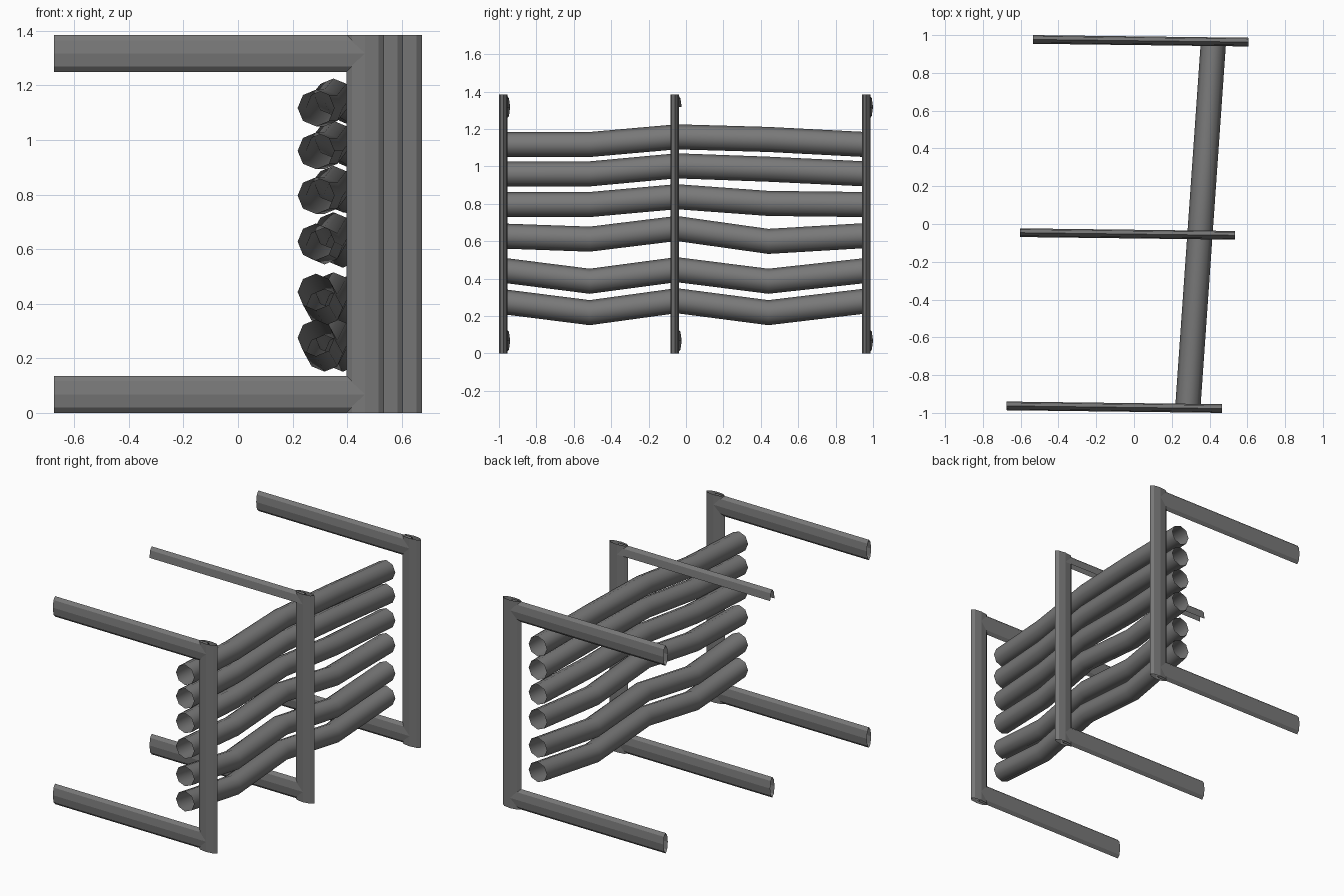
import bpy, bmesh, math
from mathutils import Vector

if "Cube" in bpy.data.objects:
    bpy.data.objects.remove(bpy.data.objects["Cube"])

SIDES = 8
X, Y, Z = Vector((1, 0, 0)), Vector((0, 1, 0)), Vector((0, 0, 1))

dark = bpy.data.materials.new("dark_metal")
dark.diffuse_color = (0.19, 0.19, 0.19, 1)
dark.use_nodes = True
dark.node_tree.nodes["Principled BSDF"].inputs["Base Color"].default_value = dark.diffuse_color


def tube(name, path, u, v, first=0, count=SIDES, smooth=False):
    """Open tube: an elliptical ring (half axes u, v) carried along path."""
    bm = bmesh.new()
    closed = count == SIDES
    n = count if closed else count + 1
    rings = []
    for p in path:
        ring = []
        for i in range(n):
            a = 2 * math.pi * (first + i) / SIDES
            ring.append(bm.verts.new(Vector(p) + u * math.cos(a) + v * math.sin(a)))
        rings.append(ring)
    for a, b in zip(rings, rings[1:]):
        for i in range(count):
            j = (i + 1) % n
            bm.faces.new((a[i], a[j], b[j], b[i])).smooth = smooth
    me = bpy.data.meshes.new(name)
    bm.to_mesh(me)
    bm.free()
    me.materials.append(dark)
    ob = bpy.data.objects.new(name, me)
    bpy.context.collection.objects.link(ob)
    return ob


# Three C-shaped frames: flattened post with a bottom and a top arm
W, T, H, REACH, SKEW = 0.068, 0.023, 1.385, 1.14, 0.014
for label, x, y in (("front", 0.466, -0.977), ("middle", 0.536, -0.06), ("back", 0.606, 0.963)):
    tube(f"{label}_post", [(x, y, 0), (x, y, H)], X * W, Y * T)
    for level, z in (("bottom", W), ("top", H - W)):
        # the middle top arm is only an upper half shell
        half = (label, level) == ("middle", "top")
        tube(f"{label}_{level}_arm", [(x, y, z), (x - REACH, y + SKEW, z)], Z * W, Y * T,
             first=-2 if half else 0, count=4 if half else SIDES)

# Six bent, smooth rails running between the frames
STATIONS = (-0.965, -0.515, -0.05, 0.44, 0.96)
RAILS = (
    (0.275, 0.218, 0.282, 0.218, 0.280),
    (0.443, 0.386, 0.448, 0.386, 0.443),
    (0.627, 0.611, 0.668, 0.599, 0.630),
    (0.796, 0.796, 0.838, 0.802, 0.796),
    (0.960, 0.960, 1.003, 0.985, 0.960),
    (1.117, 1.117, 1.158, 1.144, 1.117),
)
R = 0.067
for k, heights in enumerate(RAILS, 1):
    path = [(0.353 + 0.07 * y, y, z) for y, z in zip(STATIONS, heights)]
    tube(f"rail_{k}", path, Z * R, X * R, smooth=True)
